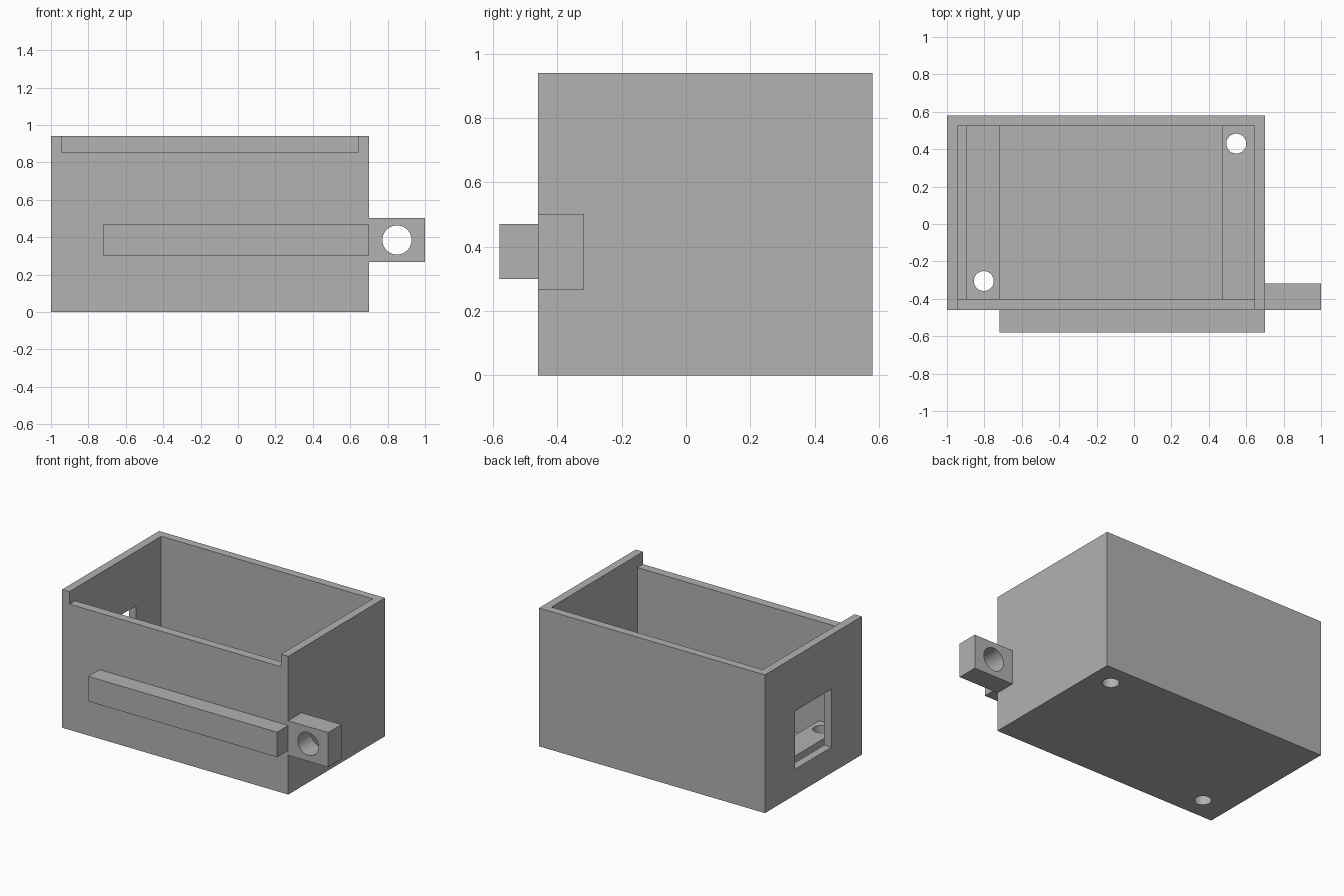
import bpy
import bmesh
from math import radians
from mathutils import Matrix

if "Cube" in bpy.data.objects:
    bpy.data.objects.remove(bpy.data.objects["Cube"], do_unlink=True)

grey = bpy.data.materials.new("plain grey")
grey.use_nodes = True
color = (0.445, 0.445, 0.445, 1)
grey.diffuse_color = color
grey.node_tree.nodes["Principled BSDF"].inputs["Base Color"].default_value = color


def finish(name, bm):
    bmesh.ops.recalc_face_normals(bm, faces=bm.faces)
    mesh = bpy.data.meshes.new(name)
    bm.to_mesh(mesh)
    bm.free()
    mesh.materials.append(grey)
    obj = bpy.data.objects.new(name, mesh)
    bpy.context.collection.objects.link(obj)
    return obj


def prism(name, profile, y0, y1):
    """Extrude an x-z profile from y0 to y1."""
    bm = bmesh.new()
    face = bm.faces.new([bm.verts.new((x, y0, z)) for x, z in profile])
    new = bmesh.ops.extrude_face_region(bm, geom=[face])["geom"]
    bmesh.ops.translate(bm, vec=(0, y1 - y0, 0),
                        verts=[v for v in new if isinstance(v, bmesh.types.BMVert)])
    return finish(name, bm)


def block(name, x, y, z):
    return prism(name, [(x[0], z[0]), (x[1], z[0]), (x[1], z[1]), (x[0], z[1])], *y)


def rod(name, center, radius, axis):
    bm = bmesh.new()
    bmesh.ops.create_cone(bm, cap_ends=True, segments=48,
                          radius1=radius, radius2=radius, depth=0.8)
    turn = Matrix.Rotation(radians(90), 4, "X") if axis == "Y" else Matrix()
    bmesh.ops.transform(bm, matrix=Matrix.Translation(center) @ turn, verts=bm.verts)
    return finish(name, bm)


def cut(target, cutter):
    cutter.hide_render = True
    mod = target.modifiers.new("cut", "BOOLEAN")
    mod.operation = "DIFFERENCE"
    mod.solver = "EXACT"
    mod.object = cutter
    bpy.context.view_layer.objects.active = target
    bpy.ops.object.modifier_apply(modifier=mod.name)
    bpy.data.objects.remove(cutter, do_unlink=True)


def smooth(obj):
    bpy.ops.object.select_all(action="DESELECT")
    obj.select_set(True)
    bpy.context.view_layer.objects.active = obj
    bpy.ops.object.shade_smooth_by_angle(angle=radians(30))


# Open box
left, right = -0.945, 0.645
front, back = -0.40, 0.525
floor, ledge, above = 0.055, 0.18, 1.1
box = block("open_box", (-1, 0.70), (-0.46, 0.58), (0, 0.94))

# Cavity with a ledge at each end and a slot beside the window
cavity = [(left, floor), (-0.895, floor), (-0.895, ledge), (-0.72, ledge),
          (-0.72, floor), (0.47, floor), (0.47, ledge), (right, ledge),
          (right, above), (left, above)]
cut(box, prism("cavity_cutter", cavity, front, back))

# Lowered front wall
cut(box, block("notch_cutter", (left, right), (-0.7, 0), (0.855, above)))

# Square window in the end wall
cut(box, block("window_cutter", (-1.1, -0.92), (-0.135, 0.255), (0.175, 0.57)))

# Screw holes through ledges and floor
for x, y in ((-0.803, -0.305), (0.547, 0.43)):
    cut(box, rod("screw_cutter", (x, y, 0), 0.053, "Z"))
smooth(box)

# Front rail
block("front_rail", (-0.72, 0.70), (-0.58, -0.46), (0.30, 0.47))

# Side lug with its eye
lug = block("side_lug", (0.70, 1.0), (-0.46, -0.317), (0.267, 0.502))
cut(lug, rod("eye_cutter", (0.85, -0.39, 0.385), 0.078, "Y"))
smooth(lug)
